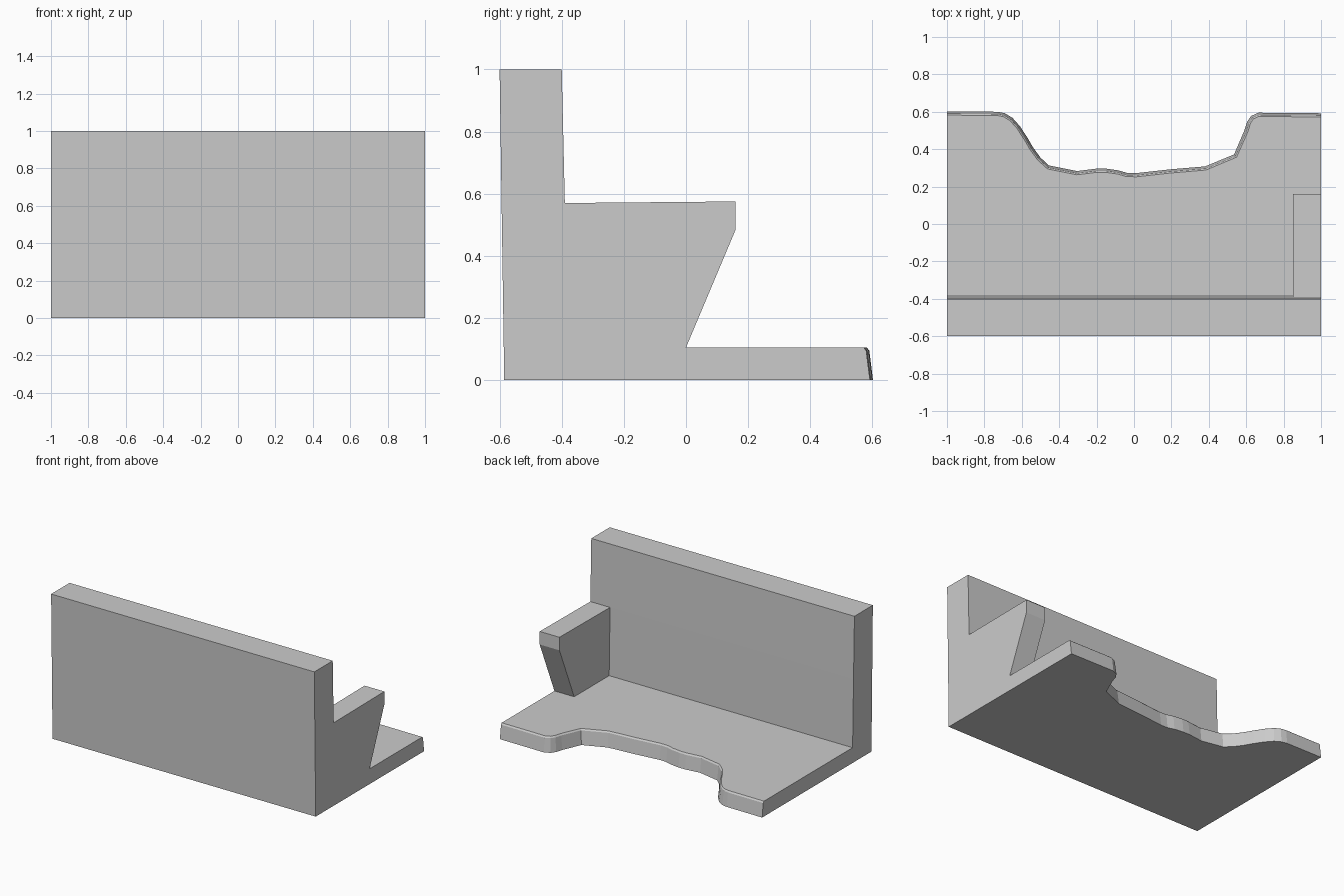
import bpy, bmesh
from mathutils import Vector

if "Cube" in bpy.data.objects:
    bpy.data.objects.remove(bpy.data.objects["Cube"])


def make_object(name, rings):
    """Solid from stacked rings of points, capped at both ends."""
    bm = bmesh.new()
    loops = [[bm.verts.new(p) for p in ring] for ring in rings]
    n = len(loops[0])
    for a, b in zip(loops, loops[1:]):
        for i in range(n):
            j = (i + 1) % n
            bm.faces.new((a[i], a[j], b[j], b[i]))
    bm.faces.new(loops[0][::-1])
    bm.faces.new(loops[-1])
    bmesh.ops.recalc_face_normals(bm, faces=bm.faces[:])
    mesh = bpy.data.meshes.new(name)
    bm.to_mesh(mesh)
    bm.free()
    obj = bpy.data.objects.new(name, mesh)
    bpy.context.collection.objects.link(obj)
    return obj


def side_prism(name, profile, x0, x1):
    return make_object(name, [[(x, y, z) for y, z in profile] for x in (x0, x1)])


def inset(path, d):
    """Shift the open edge path inwards; its ends stay on x = -1 and x = 1."""
    out = []
    for i, p in enumerate(path):
        t = (path[min(i + 1, len(path) - 1)] - path[max(i - 1, 0)]).normalized()
        q = p + Vector((t.y, -t.x)) * d
        if i in (0, len(path) - 1):
            q.x = p.x
        out.append(q)
    return out


# Back wall, leaning slightly forward
wall = side_prism("wall_with_floor", [(-0.585, 0), (-0.6, 1), (-0.4, 1),
                                      (-0.39, 0.57), (-0.38, 0.105), (-0.38, 0)], -1, 1)

# Floor slab with a wavy, sloping, lightly chamfered rear edge
edge = [Vector(p) for p in [
    (-1, 0.602), (-0.73, 0.6), (-0.69, 0.592), (-0.65, 0.568), (-0.61, 0.523),
    (-0.57, 0.462), (-0.54, 0.41), (-0.5, 0.355), (-0.455, 0.313), (-0.305, 0.283),
    (-0.2, 0.296), (-0.15, 0.296), (-0.085, 0.287), (-0.04, 0.274), (0.01, 0.272),
    (0.19, 0.292), (0.38, 0.308), (0.535, 0.372), (0.59, 0.5), (0.604, 0.545),
    (0.625, 0.577), (0.665, 0.595), (1, 0.592)]]
rings = []
for z, d in ((0, 0), (0.095, 0.012), (0.105, 0.02)):
    rings.append([(p.x, p.y, z) for p in inset(edge, d)] + [(1, -0.5, z), (-1, -0.5, z)])
floor = make_object("floor_slab", rings)

# Arm bracket at the right end
arm = side_prism("arm_bracket", [(-0.5, 0.569), (0.16, 0.575), (0.16, 0.485),
                                 (0, 0.105), (-0.021, 0.055), (-0.5, 0.055)], 0.85, 1)

# Fuse the parts into one clean shell
for part in (floor, arm):
    mod = wall.modifiers.new("join_" + part.name, 'BOOLEAN')
    mod.operation = 'UNION'
    mod.solver = 'EXACT'
    mod.object = part
    bpy.context.view_layer.objects.active = wall
    bpy.ops.object.modifier_apply(modifier=mod.name)
    bpy.data.objects.remove(part)
